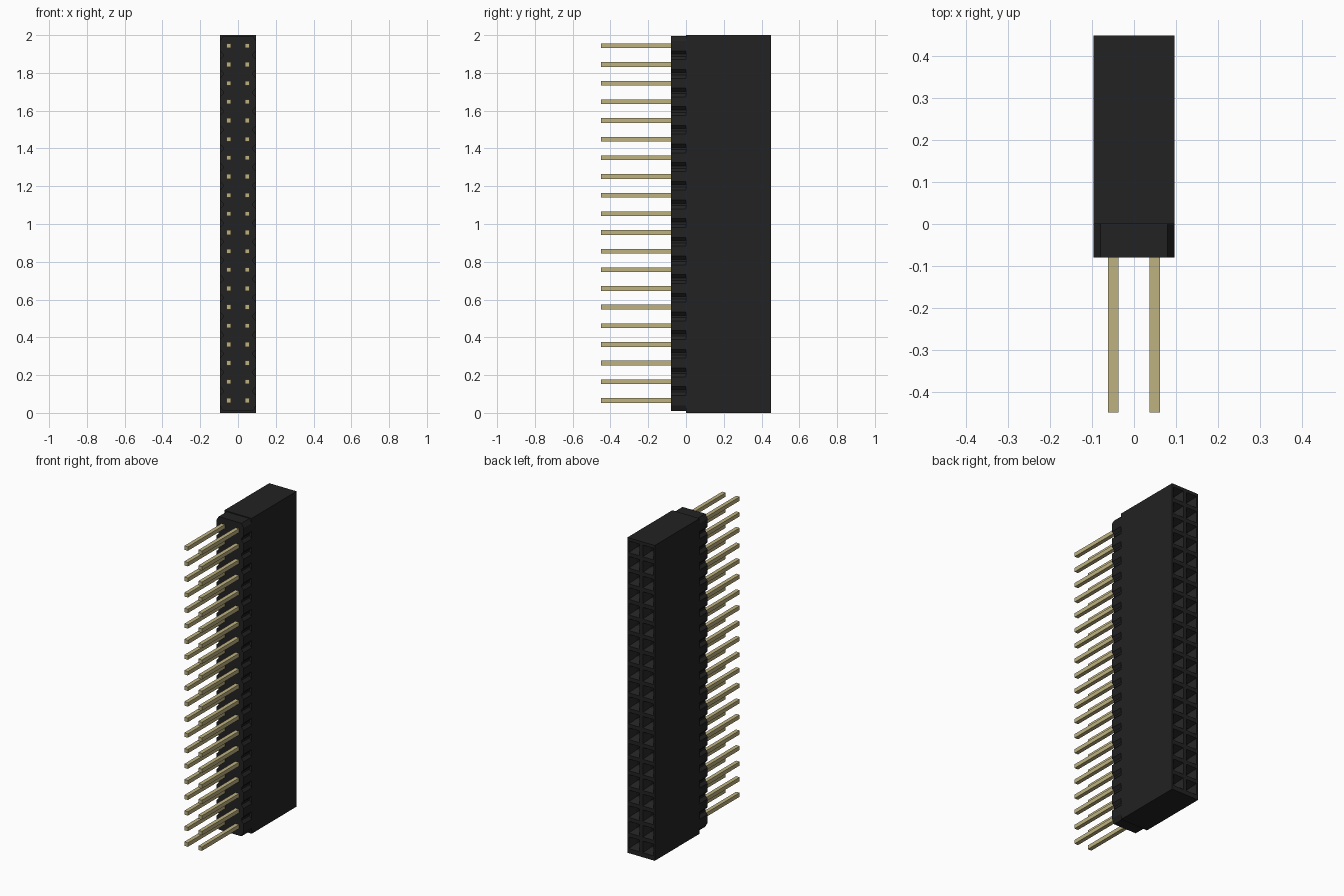
import bpy, bmesh
from mathutils import Vector

if "Cube" in bpy.data.objects:
    bpy.data.objects.remove(bpy.data.objects["Cube"])

ROWS = 20
PITCH = 0.0988
Z0 = 0.066                      # centre height of the lowest row
COLS = (-0.049, 0.049)
HW = 0.096                      # half width of the housing
FRONT, STEP, REAR = -0.08, 0.0, 0.45


def material(name, rgb):
    m = bpy.data.materials.new(name)
    m.diffuse_color = (*rgb, 1)
    m.use_nodes = True
    m.node_tree.nodes["Principled BSDF"].inputs["Base Color"].default_value = m.diffuse_color
    return m


black = material("black plastic", (0.016, 0.016, 0.016))
gold = material("pale gold", (0.52, 0.45, 0.22))


def finish(bm, name, mat):
    bmesh.ops.remove_doubles(bm, verts=bm.verts, dist=1e-5)
    bmesh.ops.recalc_face_normals(bm, faces=bm.faces)
    me = bpy.data.meshes.new(name)
    bm.to_mesh(me)
    bm.free()
    me.materials.append(mat)
    ob = bpy.data.objects.new(name, me)
    bpy.context.collection.objects.link(ob)
    return ob


def row_z(i):
    return Z0 + i * PITCH


# Housing: rear face of funnel-shaped sockets, extruded forward and closed
bm = bmesh.new()
x_edges = [-HW, 0, HW]
z_edges = [0] + [row_z(i) + PITCH / 2 for i in range(ROWS - 1)] + [2]


def ring(x0, x1, z0, z1, y):
    return [bm.verts.new((x, y, z)) for x, z in ((x0, z0), (x1, z0), (x1, z1), (x0, z1))]


def square(cx, cz, h, y):
    return ring(cx - h, cx + h, cz - h, cz + h, y)


for c, cx in enumerate(COLS):
    for r in range(ROWS):
        cz = row_z(r)
        rings = [ring(x_edges[c], x_edges[c + 1], z_edges[r], z_edges[r + 1], REAR),
                 square(cx, cz, 0.037, REAR),
                 square(cx, cz, 0.015, REAR - 0.045),
                 square(cx, cz, 0.015, REAR - 0.25)]
        for a, b in zip(rings, rings[1:]):
            for k in range(4):
                n = (k + 1) % 4
                bm.faces.new((a[k], a[n], b[n], b[k]))
        bm.faces.new(rings[-1])
bmesh.ops.remove_doubles(bm, verts=bm.verts, dist=1e-5)
rim = [e for e in bm.edges if e.is_boundary]
walls = bmesh.ops.extrude_edge_only(bm, edges=rim)["geom"]
for v in walls:
    if isinstance(v, bmesh.types.BMVert):
        v.co.y = STEP
bmesh.ops.edgeloop_fill(bm, edges=[e for e in bm.edges if e.is_boundary])
finish(bm, "socket_housing", black)

# Base strip: one chamfered bulge per row, notched between rows
bm = bmesh.new()
right = []
for i in range(ROWS):
    z = row_z(i)
    right += [(0.08, z - PITCH / 2 + 0.006), (HW, z - 0.026),
              (HW, z + 0.026), (0.08, z + PITCH / 2 - 0.006)]
right[0] = (0.08, 0.01)
right[-1] = (0.08, 1.995)
outline = right + [(-x, z) for x, z in reversed(right)]
face = bm.faces.new([bm.verts.new((x, FRONT, z)) for x, z in outline])
ext = bmesh.ops.extrude_face_region(bm, geom=[face], use_keep_orig=True)["geom"]
bmesh.ops.translate(bm, vec=Vector((0, STEP - FRONT, 0)),
                    verts=[v for v in ext if isinstance(v, bmesh.types.BMVert)])
finish(bm, "base_strip", black)

# Square contact pins
bm = bmesh.new()
for cx in COLS:
    for r in range(ROWS):
        cube = bmesh.ops.create_cube(bm, size=1)["verts"]
        for v in cube:
            v.co = (cx + v.co.x * 0.025, -0.45 if v.co.y < 0 else FRONT + 0.01,
                    row_z(r) + v.co.z * 0.025)
finish(bm, "contact_pins", gold)
